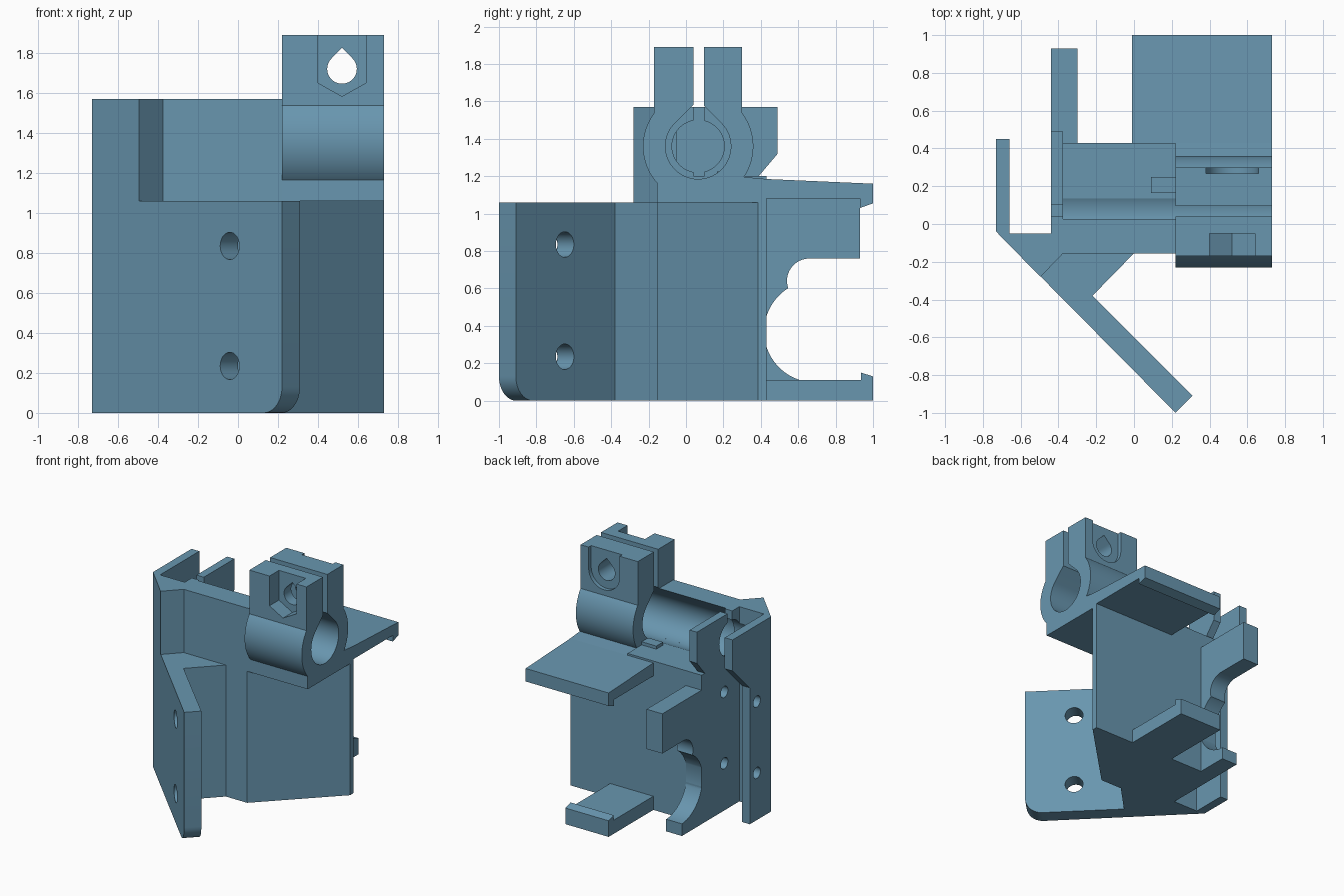
import bpy, bmesh, math
from mathutils import Vector

if "Cube" in bpy.data.objects:
    bpy.data.objects.remove(bpy.data.objects["Cube"])

blue = bpy.data.materials.new("steel_blue")
blue.diffuse_color = (0.14, 0.305, 0.43, 1)
blue.use_nodes = True
blue.node_tree.nodes["Principled BSDF"].inputs["Base Color"].default_value = blue.diffuse_color


def prism(name, pts, axis, lo, hi):
    """Extrude a flat outline along an axis: x takes (y,z), y takes (x,z), z takes (x,y)."""
    place = {"x": lambda a, b, h: (h, a, b),
             "y": lambda a, b, h: (a, h, b),
             "z": lambda a, b, h: (a, b, h)}[axis]
    bm = bmesh.new()
    base = [bm.verts.new(place(a, b, lo)) for a, b in pts]
    top = [bm.verts.new(place(a, b, hi)) for a, b in pts]
    bm.faces.new(base)
    bm.faces.new(top)
    for i in range(len(pts)):
        j = (i + 1) % len(pts)
        bm.faces.new((base[i], base[j], top[j], top[i]))
    bmesh.ops.recalc_face_normals(bm, faces=bm.faces)
    me = bpy.data.meshes.new(name)
    bm.to_mesh(me)
    bm.free()
    ob = bpy.data.objects.new(name, me)
    ob.data.materials.append(blue)
    bpy.context.collection.objects.link(ob)
    return ob


def rect(a0, a1, b0, b1):
    return [(a0, b0), (a1, b0), (a1, b1), (a0, b1)]


def arc(ca, cb, r, start, end, n=24):
    return [(ca + r * math.cos(math.radians(start + (end - start) * i / n)),
             cb + r * math.sin(math.radians(start + (end - start) * i / n)))
            for i in range(n + 1)]


def teardrop(ca, cb, r):
    """Circle with a 45 degree pointed roof."""
    return arc(ca, cb, r, 135, 405, 42) + [(ca, cb + r * math.sqrt(2))]


def circle(ca, cb, r):
    return arc(ca, cb, r, 0, 352.5, 47)


def cut(ob, cutters):
    for c in cutters:
        c.hide_render = True
        m = ob.modifiers.new("cut", "BOOLEAN")
        m.operation = "DIFFERENCE"
        m.solver = "EXACT"
        m.object = c
        bpy.context.view_layer.objects.active = ob
        bpy.ops.object.modifier_apply(modifier=m.name)
        bpy.data.objects.remove(c)


parts = []

# Lower body with the slanted mounting flange and the left channel
body = prism("lower_body", [
    (-.73, -.04), (.22, -1), (.31, -.91), (-.22, -.38), (0, -.155), (.19, -.155),
    (.73, .385), (.73, .43), (-.44, .43), (-.44, -.05), (-.66, -.05),
    (-.66, .23), (-.73, .23)], "z", 0, 1.06)
bm = bmesh.new()
bm.from_mesh(body.data)
corner = [e for e in bm.edges
          if all(v.co.z < .01 and v.co.y < -.8 for v in e.verts)]
bmesh.ops.bevel(bm, geom=corner, offset=.13, segments=10, profile=.5, affect="EDGES")
bm.to_mesh(body.data)
bm.free()
holes = []
for z in (.235, .835):
    h = prism("flange_hole", circle(0, 0, .068), "x", -.1, .3)
    h.rotation_euler.z = math.radians(45)
    h.location = (-.04, -.735, z)
    holes.append(h)
for z in (.38, .955):
    holes.append(prism("side_hole", circle(.14, z, .045), "x", -.8, -.2))
bpy.context.view_layer.update()
cut(body, holes)
parts.append(body)

# Upper front wall with tall left flange
wall = prism("upper_wall", [
    (-.73, -.04), (-.495, -.28), (-.375, -.155), (.22, -.155), (.22, .04),
    (-.44, .04), (-.44, -.05), (-.66, -.05), (-.66, .45), (-.73, .45)], "z", 1.06, 1.57)
cut(wall, [
    prism("flange_slope", [(.23, 1), (.5, 1), (.5, 1.37), (.45, 1.32), (.23, 1.1)],
          "x", -.8, -.6),
    prism("rod_trough", teardrop(.065, 1.36, .175), "x", -.375, .3),
    prism("end_bore", circle(.065, 1.36, .14), "x", -.5, -.3)])
parts.append(wall)

# Deck behind the wall, under the rod
deck = prism("deck", rect(.04, .43, 1.06, 1.2), "x", -.44, .22)
cut(deck, [prism("rod_trough", circle(.065, 1.36, .175), "x", -.375, .3)])
parts.append(deck)
parts.append(prism("deck_tab", rect(.165, .25, 1.19, 1.225), "x", .09, .22))

# End plate that stops the rod
plate = prism("end_plate", [(.1, 1.19), (.38, 1.19), (.49, 1.32), (.49, 1.57), (.1, 1.57)],
              "x", -.44, -.375)
cut(plate, [prism("end_bore", circle(.065, 1.36, .14), "x", -.5, -.3)])
parts.append(plate)

# Rod clamp with two ears
clamp = prism("rod_clamp",
              [(-.155, 1.06)] + arc(.065, 1.36, .295, 221.8, 142.9)
              + [(-.17, 1.89), (.30, 1.89)] + arc(.065, 1.36, .295, 37.1, -33.8)
              + [(.43, 1.185), (.43, 1.06)], "x", .22, .73)
cut(clamp, [
    prism("rod_bore", teardrop(.065, 1.36, .175), "x", .1, .8),
    prism("slit", rect(.04, .095, 1.5, 2), "x", .1, .8),
    prism("screw_hole", teardrop(.52, 1.72, .074), "y", -.4, .6),
    prism("nut_pocket", [(.4, 2), (.4, 1.65), (.52, 1.583), (.64, 1.65), (.64, 2)],
          "y", -.4, -.05),
    prism("screw_head_pocket", arc(.52, 1.72, .138, 180, 360) + [(.658, 2), (.382, 2)],
          "y", .268, .6)])
parts.append(clamp)

# Rear shelf and lower tray, each with a catch lip
parts.append(prism("rear_shelf", [
    (.43, 1.08), (.93, 1.08), (.93, 1.03), (1, 1.055), (1, 1.16), (.43, 1.185)],
    "x", -.01, .73))
parts.append(prism("lower_tray", [
    (.43, 0), (1, 0), (1, .13), (.935, .15), (.935, .11), (.43, .11)], "x", -.01, .375))

# Rear arm with the round motor cutout
parts.append(prism("rear_arm",
                   [(.41, 0), (.68, 0)] + arc(.69, .37, .272, 268, 197)
                   + arc(.69, .37, .272, 162, 122, 12) + arc(.66, .64, .12, 199, 90, 16)
                   + [(.93, .76), (.93, 1.08), (.41, 1.08)], "x", -.44, -.3))

# Smooth the round surfaces, keep the edges sharp
bpy.ops.object.select_all(action="DESELECT")
for p in parts:
    p.select_set(True)
bpy.context.view_layer.objects.active = body
bpy.ops.object.shade_smooth_by_angle(angle=math.radians(25))
